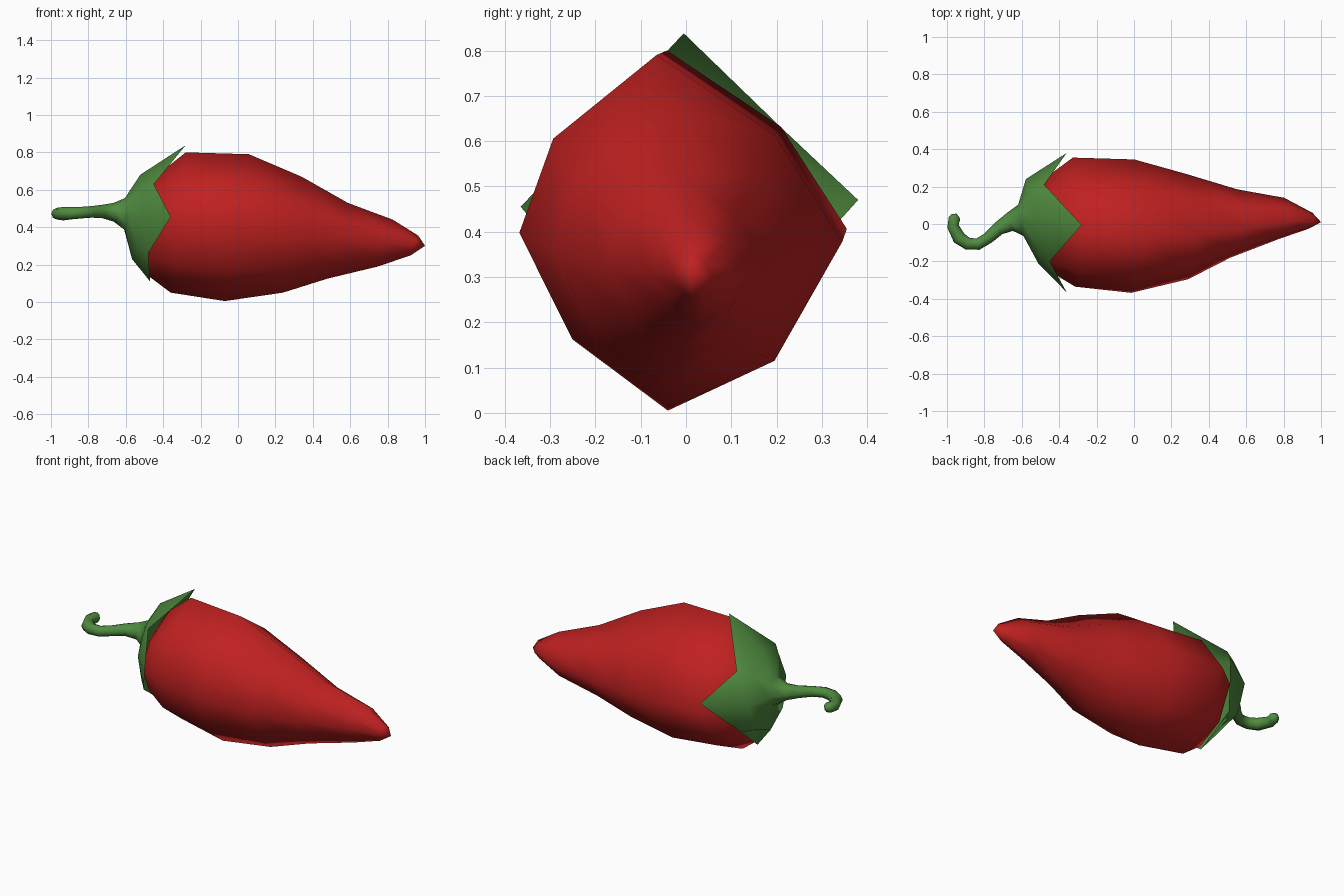
import bpy, math
from mathutils import Vector

if "Cube" in bpy.data.objects:
    bpy.data.objects.remove(bpy.data.objects["Cube"])

CIRCLE = [(math.cos(i * math.pi / 4), math.sin(i * math.pi / 4)) for i in range(8)]
# slightly irregular eight-sided section of the fruit (y, z)
LUMPY = [(1, -.05), (.58, .55), (-.15, 1), (-.79, .53),
         (-1, 0), (-.67, -.6), (-.08, -1), (.58, -.72)]


def section(x, tilt_z, tilt_y, top, bottom, right, left, shape):
    """Tilted eight-sided ring between the given y and z extremes."""
    cy, ry = (right + left) / 2, (right - left) / 2
    cz, rz = (top + bottom) / 2, (top - bottom) / 2
    return [Vector((x + tilt_y * u + tilt_z * v, cy + ry * u, cz + rz * v))
            for u, v in shape]


def loft(name, rings, start, end, color, angle):
    """Skin a list of eight-point rings, closing both ends to a point."""
    verts = [p for r in rings for p in r] + [Vector(start), Vector(end)]
    n, last = len(rings), len(verts) - 1
    faces = []
    for k in range(8):
        j = (k + 1) % 8
        faces.append((last - 1, j, k))
        faces.append(((n - 1) * 8 + k, (n - 1) * 8 + j, last))
        for i in range(n - 1):
            faces.append((i * 8 + k, i * 8 + j, i * 8 + 8 + j, i * 8 + 8 + k))
    mesh = bpy.data.meshes.new(name)
    mesh.from_pydata(verts, [], faces)
    obj = bpy.data.objects.new(name, mesh)
    bpy.context.collection.objects.link(obj)
    mat = bpy.data.materials.new(name + "_color")
    mat.diffuse_color = color
    mat.use_nodes = True
    mat.node_tree.nodes["Principled BSDF"].inputs["Base Color"].default_value = mat.diffuse_color
    mesh.materials.append(mat)
    bpy.ops.object.select_all(action='DESELECT')
    obj.select_set(True)
    bpy.context.view_layer.objects.active = obj
    bpy.ops.object.mode_set(mode='EDIT')
    bpy.ops.mesh.select_all(action='SELECT')
    bpy.ops.mesh.normals_make_consistent(inside=False)
    bpy.ops.object.mode_set(mode='OBJECT')
    bpy.ops.object.shade_smooth_by_angle(angle=math.radians(angle))
    return obj


# red fruit: x, tilt_z, tilt_y, top, bottom, right, left
fruit_rows = [
    (-.515, .015, 0, .58, .30, .14, -.14),
    (-.455, .025, 0, .68, .14, .26, -.25),
    (-.32, .04, -.005, .80, .05, .355, -.335),
    (-.005, .065, .01, .79, .005, .345, -.368),
    (.29, .05, 0, .67, .05, .265, -.295),
    (.535, .055, .02, .53, .125, .185, -.18),
    (.79, .04, .015, .44, .19, .14, -.08),
    (.945, .02, .01, .355, .25, .06, -.025),
]
loft("pepper_fruit", [section(*r, LUMPY) for r in fruit_rows],
     (-.53, 0, .45), (1, .01, .3), (.53, .015, .015, 1), 80)

# hooked stem: x, y, z, radius
path = [(-.953, .045, .475, .022), (-.960, .03, .474, .031), (-.968, -.012, .472, .031),
        (-.935, -.075, .472, .036), (-.89, -.105, .475, .033), (-.835, -.108, .478, .031),
        (-.78, -.075, .482, .031), (-.725, -.025, .484, .036), (-.665, .01, .48, .05),
        (-.605, .02, .47, .085)]
rings = []
for i, (x, y, z, r) in enumerate(path):
    a, b = path[max(i - 1, 0)], path[min(i + 1, len(path) - 1)]
    t = Vector((b[0] - a[0], b[1] - a[1], 0)).normalized()
    side = Vector((-t.y, t.x, 0))
    rings.append([Vector((x, y, z)) + r * (u * side + v * Vector((0, 0, 1)))
                  for u, v in CIRCLE])

# leafy cap: shoulder, four-pointed rim, then the underside tucked into the fruit
shoulder = section(-.545, .022, -.033, .68, .23, .24, -.21, CIRCLE)
rim = [Vector(p) for p in [
    (-.36, .38, .47), (-.48, .21, .63), (-.28, -.005, .838), (-.45, -.2, .63),
    (-.36, -.365, .455), (-.48, -.2, .26), (-.47, 0, .11), (-.50, .2, .27)]]
core = Vector((-.45, 0, .46))
inner = [p.lerp(core, .05) + Vector((.015, 0, 0)) for p in shoulder]
loft("stem_and_cap", rings + [shoulder, rim, inner],
     (-.949, .055, .475), (-.5, 0, .46), (.08, .26, .05, 1), 75)
